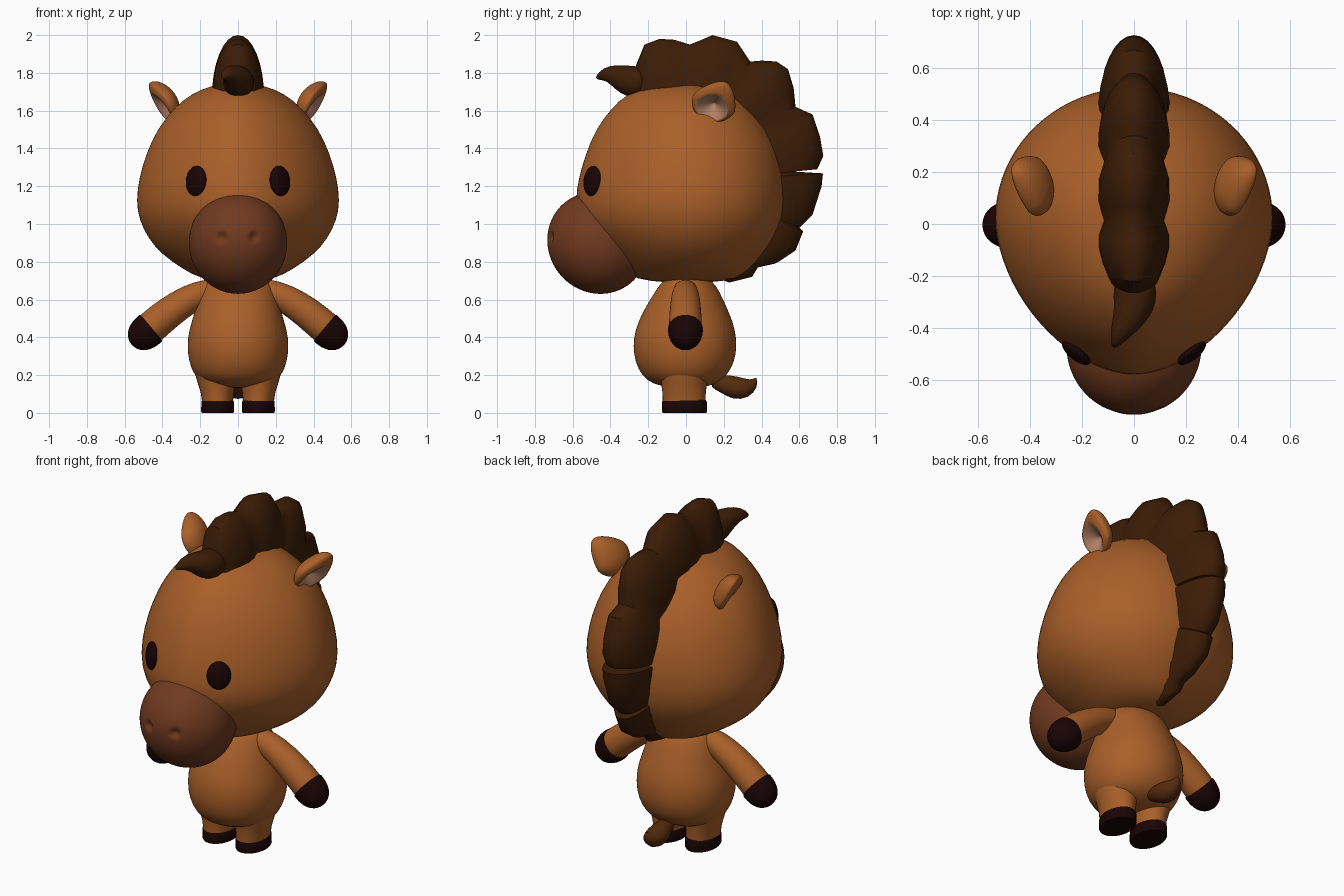
import bpy, bmesh, math
from mathutils import Vector, Matrix

if "Cube" in bpy.data.objects:
    bpy.data.objects.remove(bpy.data.objects["Cube"])


def mat(name, r, g, b):
    m = bpy.data.materials.new(name)
    m.diffuse_color = (r, g, b, 1)
    m.use_nodes = True
    m.node_tree.nodes["Principled BSDF"].inputs["Base Color"].default_value = m.diffuse_color
    return m


COAT = mat("chestnut_coat", .40, .115, .022)
MUZZLE = mat("muzzle_brown", .165, .042, .014)
MANE = mat("dark_mane", .045, .012, .002)
TAIL = mat("tail_brown", .090, .024, .004)
DARK = mat("hoof_black", .010, .0012, .0015)
PINK = mat("inner_ear_pink", .50, .24, .15)


def finish(name, bm, mats, subsurf=0, angle=50):
    bmesh.ops.recalc_face_normals(bm, faces=bm.faces)
    me = bpy.data.meshes.new(name)
    bm.to_mesh(me)
    bm.free()
    ob = bpy.data.objects.new(name, me)
    bpy.context.collection.objects.link(ob)
    for m in mats:
        me.materials.append(m)
    bpy.ops.object.select_all(action='DESELECT')
    ob.select_set(True)
    bpy.context.view_layer.objects.active = ob
    bpy.ops.object.shade_smooth_by_angle(angle=math.radians(angle))
    if subsurf:
        ob.modifiers.new("smooth", 'SUBSURF').levels = subsurf
        ob.modifiers["smooth"].render_levels = subsurf
    return ob


def loft(name, rings, m, subsurf=0, angle=50):
    """Skin a list of closed rings and cap both ends."""
    bm = bmesh.new()
    vs = [[bm.verts.new(p) for p in r] for r in rings]
    n = len(vs[0])
    for a, b in zip(vs, vs[1:]):
        for i in range(n):
            bm.faces.new((a[i], a[(i + 1) % n], b[(i + 1) % n], b[i]))
    bm.faces.new(vs[0])
    bm.faces.new(vs[-1])
    return finish(name, bm, [m], subsurf, angle)


def plan_ring(z, w, yf, yb, y0=0, x0=0, pf=2.0, n=40):
    """Egg-shaped horizontal ring with its own front and back depth."""
    out = []
    for i in range(n):
        t = 2 * math.pi * i / n
        c, s = math.cos(t), math.sin(t)
        p = pf if s < 0 else 2.0
        x = w * math.copysign(abs(c) ** (2 / p), c)
        y = abs(s) ** (2 / p) * ((yb - y0) if s > 0 else (yf - y0))
        out.append((x0 + x, y0 + y, z))
    return out


def tube(name, pts, m, n=20):
    """Tapered tube through (x, y, z, radius) points."""
    P = [Vector(p[:3]) for p in pts]
    rings = []
    for i, p in enumerate(P):
        d = (P[min(i + 1, len(P) - 1)] - P[max(i - 1, 0)]).normalized()
        u = d.cross(Vector((.1, .3, 1))).normalized()
        v = d.cross(u)
        rings.append([p + pts[i][3] * (u * math.cos(a) + v * math.sin(a))
                      for a in (2 * math.pi * k / n for k in range(n))])
    return loft(name, rings, m, 1, 180)


# Head
HEAD = [(1.745, .03, -.07, .05), (1.738, .13, -.19, .16), (1.69, .25, -.315, .26),
        (1.61, .345, -.40, .355), (1.50, .43, -.48, .44), (1.38, .485, -.53, .495),
        (1.25, .525, -.57, .525), (1.12, .542, -.59, .532), (1.02, .525, -.57, .515),
        (.92, .475, -.50, .47), (.84, .405, -.42, .41), (.765, .30, -.345, .345),
        (.705, .19, -.27, .265), (.69, .05, -.10, .12)]
loft("head", [plan_ring(*h, y0=.02, pf=1.75) for h in HEAD], COAT, 1, 180)

# Body
BODY = [(.74, .10, -.07, .08), (.70, .175, -.125, .14), (.64, .20, -.165, .18),
        (.56, .222, -.215, .215), (.48, .247, -.255, .25), (.40, .268, -.279, .268),
        (.31, .268, -.279, .268), (.23, .248, -.255, .24), (.17, .21, -.21, .19),
        (.138, .13, -.13, .12), (.13, .02, -.02, .02)]
loft("body", [plan_ring(*b) for b in BODY], COAT, 1, 180)

# Muzzle with two pressed-in nostrils
bm = bmesh.new()
bmesh.ops.create_uvsphere(bm, u_segments=64, v_segments=80, radius=.26,
                          matrix=Matrix.Rotation(math.pi / 2, 4, 'X'))
long_axis = Vector((0, .62, -.78))
for v in bm.verts:
    v.co += long_axis * (v.co.dot(long_axis) * .06)
    r = math.hypot(abs(v.co.x) - .085, v.co.z - .03)
    if v.co.y < 0 and r < .04:
        v.co.y += .011 * (1 + math.cos(math.pi * r / .04))
    v.co += Vector((0, -.468, .90))
finish("muzzle", bm, [MUZZLE], 0, 180)

# Mane: (y, z, half width) along the scalloped outer edge
EDGE = [(-.262, 1.71, .10), (-.265, 1.84, .105), (-.22, 1.95, .125), (-.14, 1.98, .138),
        (-.06, 1.975, .138), (.02, 1.95, .12), (.07, 1.97, .13), (.14, 2.0, .14),
        (.27, 1.965, .138), (.34, 1.86, .12), (.40, 1.865, .13), (.48, 1.86, .14),
        (.54, 1.82, .14), (.57, 1.72, .135), (.58, 1.62, .12), (.67, 1.58, .135),
        (.71, 1.46, .14), (.727, 1.36, .135), (.695, 1.29, .13), (.56, 1.278, .11),
        (.725, 1.268, .135), (.718, 1.20, .135), (.67, 1.05, .125), (.60, .98, .11),
        (.62, .96, .115), (.58, .86, .11), (.49, .80, .095), (.47, .79, .10),
        (.38, .77, .09), (.35, .72, .08), (.23, .69, .06), (.20, .70, .045)]
rings = []
for y, z, w in EDGE:
    out = Vector((0, y, z))
    mid = Vector((0, 0, 1.22))
    root = mid + (out - mid).normalized() * .42
    rings.append([root.lerp(out, math.sin(a) ** .9) + Vector((w * math.cos(a), 0, 0))
                  for a in (math.pi * k / 16 for k in range(17))])
loft("mane", rings, MANE, 0, 40)

# Forelock and tail
tube("forelock", [(.005, -.20, 1.74, .07), (.005, -.26, 1.75, .088), (0, -.32, 1.762, .08),
                  (-.03, -.38, 1.79, .056), (-.06, -.43, 1.795, .036), (-.08, -.478, 1.772, .008)], MANE)
tube("tail", [(0, .13, .165, .03), (0, .20, .155, .05), (0, .26, .13, .064),
              (0, .32, .13, .056), (0, .36, .155, .028), (0, .372, .185, .006)], TAIL)

for side, s in (("left", 1), ("right", -1)):
    # Arm and its hoof
    tube(side + "_arm", [(s * x, -.003, z, r) for x, z, r in
         ((.08, .66, .045), (.15, .648, .066), (.25, .61, .077), (.37, .53, .086),
          (.46, .452, .089), (.49, .426, .085), (.51, .409, .05))], COAT)
    tube(side + "_hand_hoof", [(s * x, -.003, z, r) for x, z, r in
         ((.456, .454, .03), (.458, .452, .088), (.461, .450, .094), (.475, .437, .094),
          (.50, .415, .092), (.53, .389, .078), (.553, .369, .052), (.563, .360, .014))], DARK)
    # Leg and foot hoof
    loft(side + "_leg", [plan_ring(z, w, -.01 - d, -.01 + d, -.01, s * x, n=28) for z, w, d, x in
         ((.06, .082, .113, .108), (.11, .088, .115, .11), (.16, .102, .122, .112),
          (.22, .118, .138, .113), (.30, .13, .15, .113))], COAT, 0, 60)
    loft(side + "_foot_hoof", [plan_ring(z, w, -.008 - d, -.008 + d, -.008, s * .108, n=28)
         for z, w, d in ((0, .083, .115), (.008, .087, .119), (.06, .086, .118), (.07, .079, .111))], DARK, 0, 35)
    # Eye: flattened ellipsoid turned to follow the face
    bm = bmesh.new()
    bmesh.ops.create_uvsphere(bm, u_segments=32, v_segments=20, radius=1,
        matrix=Matrix.Translation((s * .222, -.497, 1.228)) @ Matrix.Rotation(s * math.radians(38), 4, 'Z')
        @ Matrix.Rotation(math.radians(-6), 4, 'X') @ Matrix.Diagonal((.066, .026, .08, 1)))
    finish(side + "_eye", bm, [DARK], 0, 180)
    # Ear: dished leaf, the pink hollow opens towards its base
    bm = bmesh.new()
    bmesh.ops.create_uvsphere(bm, u_segments=40, v_segments=40, radius=1)
    W = Vector((0, .91, -.41))
    L = Vector((.5, .40, .75)).normalized()
    L = (L - W * L.dot(W)).normalized()
    N = W.cross(L)
    hollow = lambda c: math.hypot(c.x, c.y + .2)
    for f in bm.faces:
        c = f.calc_center_median()
        f.material_index = 1 if c.z > 0 and hollow(c) < .74 else 0
    for v in bm.verts:
        x, y, z = v.co
        depth = .035 * z - .10 * max(0, .74 - hollow(v.co)) if z > 0 else .075 * z
        p = Vector((.395, .15, 1.64)) + N * depth
        p += W * (x * .118 * (1 - .35 * max(y, 0)) + .012 * y) + L * (y * (.14 if y > 0 else .115))
        v.co = (s * p.x, p.y, p.z)
    finish(side + "_ear", bm, [COAT, PINK], 0, 70)
